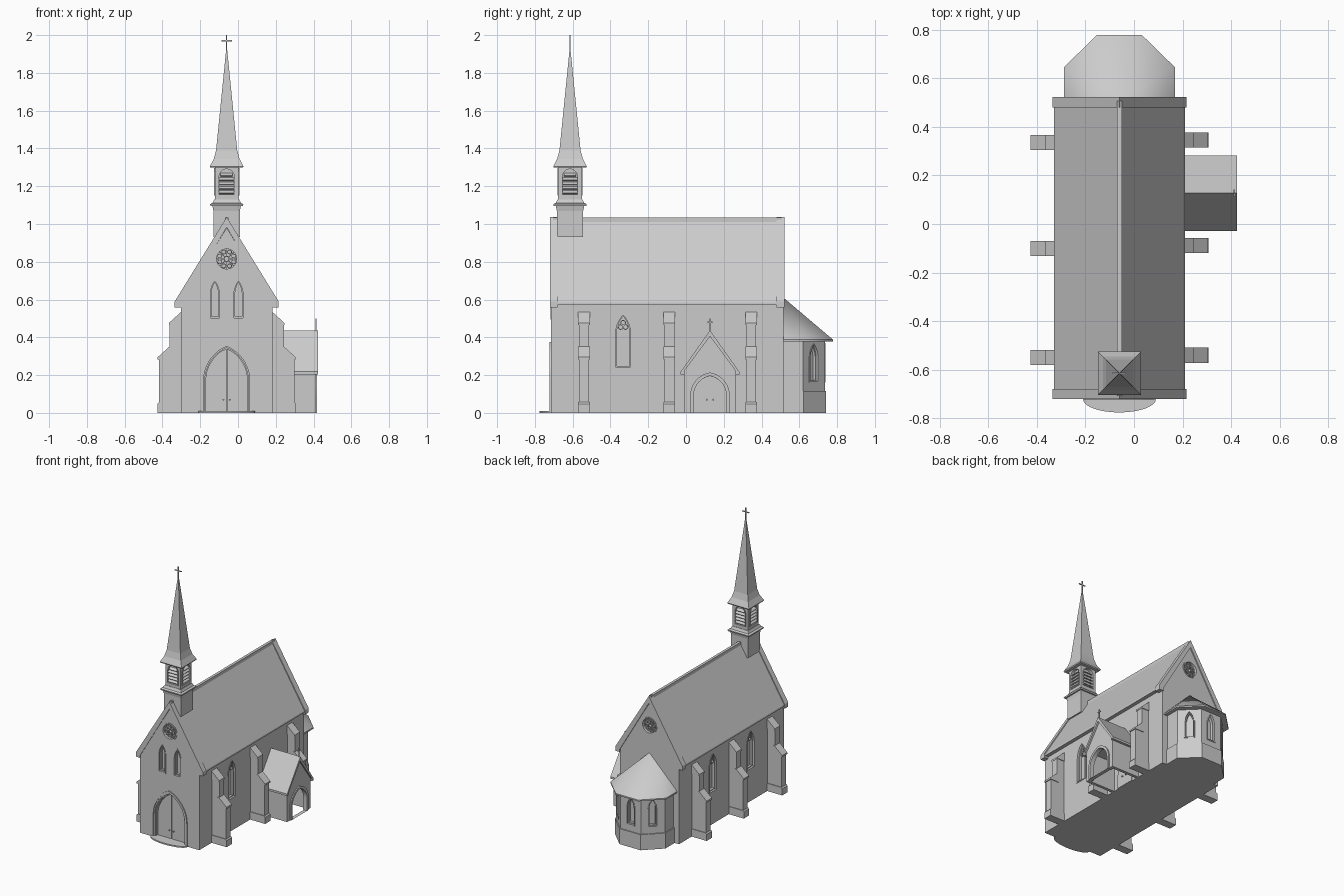
import bpy, bmesh
from math import sin, cos, pi, radians, sqrt, atan2
from mathutils import Matrix, Vector

if "Cube" in bpy.data.objects:
    bpy.data.objects.remove(bpy.data.objects["Cube"], do_unlink=True)

CX = -0.06                       # church axis
HALF, FRONT, BACK = 0.243, -0.715, 0.515
FWD, RIGHT, REAR, LEFT = -pi / 2, 0, pi / 2, pi


def face(x, y, a, z=0):
    """Frame whose u runs along a wall, v is up and w points out of it."""
    u, v, w = Vector((-sin(a), cos(a), 0)), Vector((0, 0, 1)), Vector((cos(a), sin(a), 0))
    m = Matrix((u, v, w)).transposed().to_4x4()
    m.translation = (x, y, z)
    return m


def finish(name, bm, angle=None):
    bmesh.ops.recalc_face_normals(bm, faces=bm.faces)
    me = bpy.data.meshes.new(name)
    bm.to_mesh(me)
    bm.free()
    ob = bpy.data.objects.new(name, me)
    bpy.context.collection.objects.link(ob)
    if angle:
        bpy.ops.object.select_all(action='DESELECT')
        bpy.context.view_layer.objects.active = ob
        ob.select_set(True)
        bpy.ops.object.shade_smooth_by_angle(angle=radians(angle))
    return ob


def prism(bm, pts, m, d0, d1):
    a, b = ([bm.verts.new(m @ Vector((u, v, d))) for u, v in pts] for d in (d0, d1))
    bm.faces.new(a)
    bm.faces.new(b[::-1])
    for i in range(len(pts)):
        j = (i + 1) % len(pts)
        bm.faces.new((a[i], a[j], b[j], b[i]))


def ring(bm, outer, inner, m, d0, d1):
    loops = [[bm.verts.new(m @ Vector((u, v, d))) for u, v in p]
             for p, d in ((outer, d0), (outer, d1), (inner, d1), (inner, d0))]
    for k in range(4):
        p, q = loops[k], loops[(k + 1) % 4]
        for i in range(len(p)):
            j = (i + 1) % len(p)
            bm.faces.new((p[i], p[j], q[j], q[i]))


def solid(name, pts, m, d0, d1, angle=None):
    bm = bmesh.new()
    prism(bm, pts, m, d0, d1)
    return finish(name, bm, angle)


def cut(target, pts, m, d0, d1):
    tool = solid("cutter", pts, m, d0, d1)
    tool.hide_render = True
    mod = target.modifiers.new("opening", 'BOOLEAN')
    mod.operation, mod.object, mod.solver = 'DIFFERENCE', tool, 'EXACT'
    bpy.context.view_layer.objects.active = target
    bpy.ops.object.modifier_apply(modifier=mod.name)
    bpy.data.objects.remove(tool, do_unlink=True)


def rect(u0, u1, v0, v1):
    return [(u0, v0), (u1, v0), (u1, v1), (u0, v1)]


def circle(r, u=0, v=0, n=24):
    return [(u + r * cos(2 * pi * i / n), v + r * sin(2 * pi * i / n)) for i in range(n)]


def arch(half, base, spring, top, n=9):
    """Pointed arch outline."""
    rise = top - spring
    c = (rise * rise - half * half) / (2 * half)
    end = atan2(rise, c)
    right = [((half + c) * cos(end * i / n) - c, spring + (half + c) * sin(end * i / n)) for i in range(n)]
    return [(-half, base)] + [(half, base)] + right + [(0, top)] + [(-u, v) for u, v in right[::-1]]


def shrink(a, t, sill=True):
    half, base, spring, top = a
    return (half - t, base + (t if sill else 0), spring, top - t)


def window(name, wall, m, a, tracery=False):
    cut(wall, arch(*a), m, -0.03, 0.05)
    bm = bmesh.new()
    ring(bm, arch(*a), arch(*shrink(a, 0.008)), m, -0.03, 0.003)
    ring(bm, arch(*shrink(a, 0.008)), arch(*shrink(a, 0.014)), m, -0.03, -0.012)
    if tracery:
        for k in range(3):
            t = pi / 2 + k * 2 * pi / 3
            u, v = 0.015 * cos(t), a[2] + 0.042 + 0.015 * sin(t)
            ring(bm, circle(0.015, u, v, 12), circle(0.01, u, v, 12), m, -0.03, -0.015)
    finish(name, bm)


def rose(name, wall, m):
    cut(wall, circle(0.06), m, -0.03, 0.05)
    bm = bmesh.new()
    ring(bm, circle(0.062), circle(0.053), m, -0.03, 0.004)
    ring(bm, circle(0.016), circle(0.011), m, -0.03, -0.01)
    for k in range(8):
        t = k * pi / 4
        spin = m @ Matrix.Rotation(t, 4, 'Z')
        prism(bm, rect(0.014, 0.055, -0.002, 0.002), spin, -0.03, -0.012)
        ring(bm, circle(0.013, 0.04, 0, 10), circle(0.009, 0.04, 0, 10),
             spin @ Matrix.Rotation(pi / 8, 4, 'Z'), -0.03, -0.012)
    finish(name, bm)


def doors(name, m, a, depth, thick):
    """Two leaves with a narrow gap, plus round handles."""
    pts = arch(*a)
    right = [p for p in pts if p[0] > 0]
    leaf = [(0.002, a[1])] + right + [(0.002, a[3] - 0.004)]
    bm = bmesh.new()
    for s in (-1, 1):
        prism(bm, [(s * u, v) for u, v in leaf], m, depth, depth + thick)
        prism(bm, circle(0.005, s * 0.017, 0.07, 8), m, depth, depth + thick + 0.008)
    finish(name, bm)


def chevron(half, eave, apex, lip, inner, under):
    return [(0, apex), (half, eave), (half, lip), (inner, lip), (inner, lip + 0.02), (0, under),
            (-inner, lip + 0.02), (-inner, lip), (-half, lip), (-half, eave)]


def stack(bm, x, y, levels):
    """Square tower from (half width, height) levels."""
    rows = [[bm.verts.new((x + i * h, y + j * h, z)) for i, j in ((-1, -1), (1, -1), (1, 1), (-1, 1))]
            for h, z in levels]
    for p, q in zip(rows, rows[1:]):
        for i in range(4):
            j = (i + 1) % 4
            bm.faces.new((p[i], p[j], q[j], q[i]))
    bm.faces.new(rows[0][::-1])
    bm.faces.new(rows[-1])


def cross(name, m, half, height, bar, t):
    bm = bmesh.new()
    prism(bm, rect(-t, t, -0.02, height), m, -t, t)
    prism(bm, rect(-half, half, bar - t, bar + t), m, -t, t)
    finish(name, bm)


# Nave
front = face(CX, FRONT, FWD)
rear = face(CX, BACK, REAR)
length = BACK - FRONT
nave = solid("nave_walls", [(-HALF, 0), (HALF, 0), (HALF, 0.58), (0, 0.98), (-HALF, 0.58)], front, -length, 0)
solid("nave_roof", chevron(0.27, 0.585, 1.027, 0.572, 0.24, 0.97), front, -length + 0.01, -0.01)
solid("roof_ridge", rect(-0.01, 0.01, 0.99, 1.034), front, -length + 0.01, -0.01)
coping = chevron(0.275, 0.59, 1.037, 0.558, HALF - 0.004, 0.983)
solid("front_coping", coping, front, -0.036, 0.005)
solid("back_coping", coping, rear, -0.036, 0.007)

# Front door, step and gable windows
portal = (0.122, -0.05, 0.17, 0.352)
cut(nave, arch(*portal), front, -0.035, 0.05)
doors("front_doors", front, (0.112, 0.008, 0.17, 0.342), -0.036, 0.012)
bm = bmesh.new()
outer = (0.145, 0, 0.17, 0.375)
ring(bm, arch(*outer), arch(*shrink(outer, 0.014, False)), front, -0.02, 0.007)
mid = shrink(outer, 0.014, False)
ring(bm, arch(*mid), arch(*shrink(mid, 0.016, False)), front, -0.03, -0.008)
finish("front_door_moulding", bm, 40)
half_disc = [(0.15 * cos(pi * i / 24), -0.055 * sin(pi * i / 24)) for i in range(25)]
solid("front_step", half_disc + [(-0.15, 0.04), (0.15, 0.04)],
      Matrix.Translation((CX, FRONT - 0.005, 0)), 0, 0.01)
for side, s in (("right", -1), ("left", 1)):
    window("front_lancet_" + side, nave, face(CX + s * 0.0625, FRONT, FWD), (0.032, 0.495, 0.625, 0.705))
rose("front_rose_window", nave, face(CX, FRONT, FWD, 0.815))
rose("back_rose_window", nave, face(CX, BACK, REAR, 0.815))

# Side windows
tall = (0.047, 0.235, 0.42, 0.525)
window("left_side_window", nave, face(CX + HALF, -0.333, RIGHT), tall, True)
for i, y in enumerate((-0.325, 0.117)):
    window(f"right_side_window_{i + 1}", nave, face(CX - HALF, y, LEFT), tall, True)

# Buttresses
for side, s, ys in (("left", 1, (-0.54, -0.088, 0.345)), ("right", -1, (-0.55, -0.1, 0.335))):
    for i, y in enumerate(ys):
        m = face(CX, y, -s * pi / 2)
        bm = bmesh.new()
        prism(bm, [(0.23, 0), (0.358, 0), (0.358, 0.285), (0.303, 0.335), (0.303, 0.465),
                   (0.245, 0.525), (0.23, 0.525)], m, -0.026, 0.026)
        prism(bm, [(0.23, 0), (0.366, 0), (0.366, 0.048), (0.358, 0.057), (0.23, 0.057)], m, -0.031, 0.031)
        for x, z in ((0.303, 0.283), (0.243, 0.465)):
            prism(bm, [(x - 0.01, z), (x + 0.062, z), (x + 0.062, z + 0.012), (x, z + 0.068),
                       (x - 0.01, z + 0.068)], m, -0.031, 0.031)
        finish(f"{side}_buttress_{i + 1}", bm)


# Apse
def plan(half, corner, end, flat):
    return [(half, 0.5), (half, corner), (flat, end), (-flat, end), (-half, corner), (-half, 0.5)]


ground = Matrix.Translation((CX, 0, 0))
apse = solid("apse_walls", plan(0.2, 0.62, 0.735, 0.084), ground, 0, 0.4)
solid("apse_plinth", plan(0.207, 0.623, 0.742, 0.087), ground, 0, 0.115)
bm = bmesh.new()
eave = plan(0.228, 0.645, 0.778, 0.092)
prism(bm, eave, ground, 0.378, 0.388)
rim = [bm.verts.new(ground @ Vector((x, y, 0.388))) for x, y in eave]
tip = bm.verts.new((CX, BACK - 0.005, 0.615))
for p, q in zip(rim, rim[1:]):
    bm.faces.new((p, q, tip))
finish("apse_roof", bm, 50)
slim = (0.036, 0.16, 0.29, 0.37)
window("apse_back_window", apse, face(CX, 0.735, REAR), slim)
for side, s in (("left", 1), ("right", -1)):
    window(f"apse_{side}_window", apse, face(CX + s * 0.142, 0.6775, pi / 2 - s * atan2(0.116, 0.115)), slim)

# Side porch
PY = 0.127
porch_face = face(0.41, PY, RIGHT)
porch = solid("porch_walls", [(-0.137, 0), (0.137, 0), (0.137, 0.225), (0, 0.415), (-0.137, 0.225)],
              porch_face, -0.24, 0)
cut(porch, rect(-0.115, 0.115, -0.05, 0.22), porch_face, -0.3, -0.025)
cut(porch, arch(0.088, -0.05, 0.09, 0.195), porch_face, -0.1, 0.05)
bm = bmesh.new()
hood = (0.105, 0, 0.09, 0.214)
ring(bm, arch(*hood), arch(*shrink(hood, 0.018, False)), porch_face, -0.02, 0.008)
finish("porch_arch_moulding", bm, 40)
solid("porch_roof", chevron(0.155, 0.218, 0.437, 0.203, 0.135, 0.405), porch_face, -0.24, 0.013)
cross("porch_cross", face(0.412, PY, RIGHT, 0.435), 0.014, 0.066, 0.045, 0.003)
doors("porch_doors", face(CX + HALF, PY, RIGHT), (0.072, 0, 0.09, 0.185), -0.005, 0.012)

# Steeple
SY = -0.614
bm = bmesh.new()
stack(bm, CX, SY, [(0.07, 0.93), (0.07, 1.07), (0.075, 1.095)])
stack(bm, CX, SY, [(0.086, 1.095), (0.088, 1.105), (0.075, 1.112), (0.066, 1.13)])
finish("steeple_base", bm)
bm = bmesh.new()
stack(bm, CX, SY, [(0.063, 1.11), (0.063, 1.31)])
belfry = finish("belfry", bm)
opening = (0.045, 1.15, 1.25, 1.296)
for name, a in (("front", FWD), ("left", RIGHT), ("back", REAR), ("right", LEFT)):
    m = face(CX + 0.063 * cos(a), SY + 0.063 * sin(a), a)
    cut(belfry, arch(*opening), m, -0.017, 0.05)
    bm = bmesh.new()
    ring(bm, arch(*opening), arch(*shrink(opening, 0.005)), m, -0.017, 0.004)
    for k in range(5):
        z = 1.168 + k * 0.023
        w = 0.041 if k < 4 else 0.032
        tilt = m @ Matrix.Translation((0, z, -0.007)) @ Matrix.Rotation(radians(35), 4, 'X')
        prism(bm, rect(-w, w, -0.003, 0.003), tilt, -0.011, 0.011)
    finish(f"belfry_{name}_louvres", bm)
bm = bmesh.new()
stack(bm, CX, SY, [(0.086, 1.298), (0.089, 1.305), (0.068, 1.345), (0.056, 1.39), (0.003, 1.92)])
finish("spire", bm)
cross("spire_cross", face(CX, SY, FWD, 1.9), 0.028, 0.1, 0.07, 0.003)
